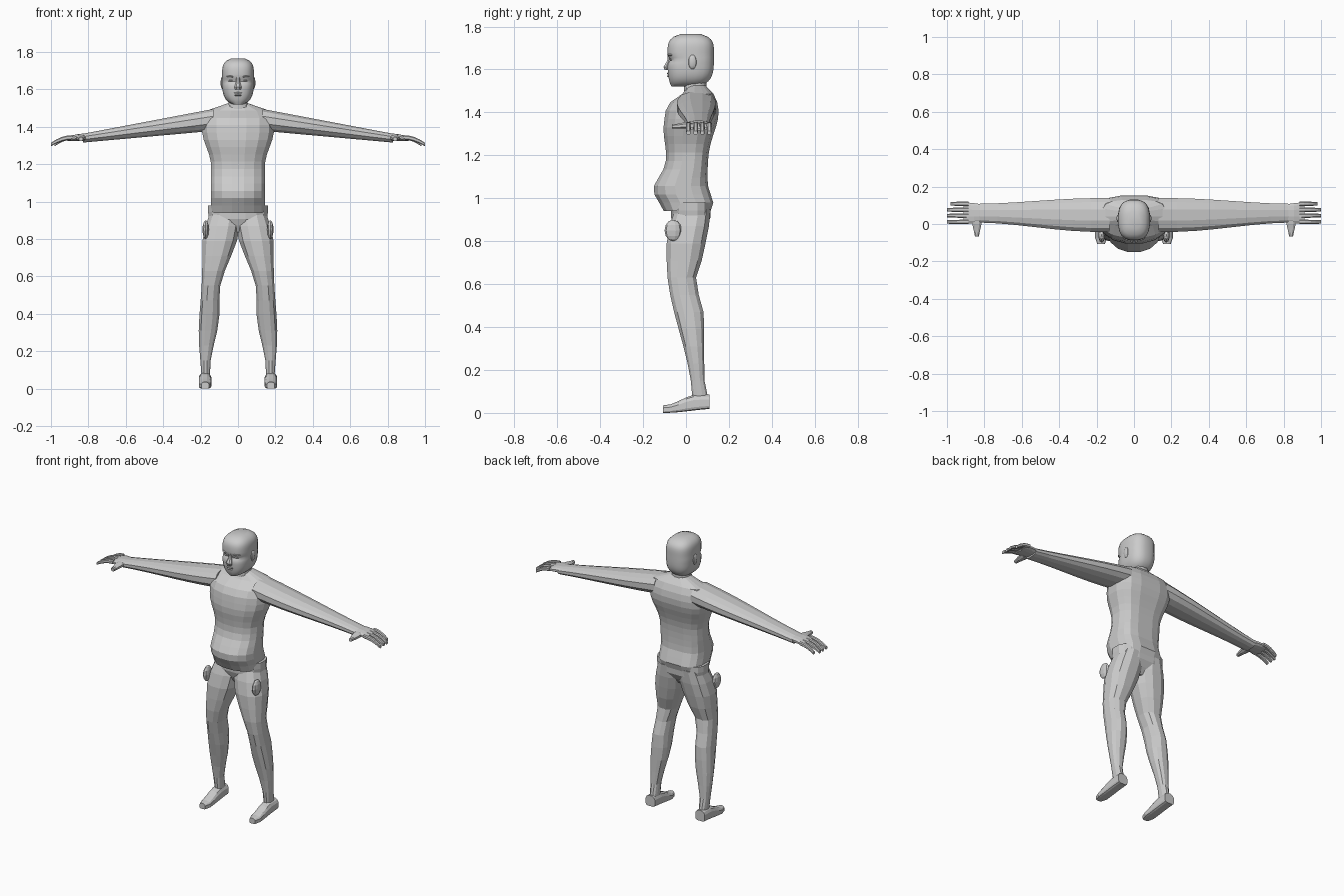
import bpy, bmesh, math
from mathutils import Matrix, Vector

default_cube = bpy.data.objects.get("Cube")
if default_cube:
    bpy.data.objects.remove(default_cube)

grey = bpy.data.materials.new("plain grey")
grey.use_nodes = True
colour = (.6, .6, .6, 1)
grey.diffuse_color = colour
grey.node_tree.nodes["Principled BSDF"].inputs["Base Color"].default_value = colour


def bump(value, centre, width):
    """Bell curve that peaks at one."""
    return math.exp(-((value - centre) / width) ** 2)


def ramp(value, start, end):
    """Smooth step from zero to one."""
    part = min(max((value - start) / (end - start), 0), 1)
    return part * part * (3 - 2 * part)


def dome(value, centre, below, above):
    """Blunt rounded outline with its own reach on either side of the centre."""
    reach = above if value > centre else below
    return math.sqrt(1 - ((value - centre) / reach) ** 4)


def finish(name, bm, mirror, smooth):
    """Turn a bmesh into a named object, optionally mirrored and smoothed."""
    bmesh.ops.recalc_face_normals(bm, faces=bm.faces)
    mesh = bpy.data.meshes.new(name)
    bm.to_mesh(mesh)
    bm.free()
    mesh.materials.append(grey)
    part = bpy.data.objects.new(name, mesh)
    bpy.context.collection.objects.link(part)
    if mirror:
        part.modifiers.new("Mirror", "MIRROR").use_mirror_merge = False
    if smooth:
        bpy.ops.object.select_all(action="DESELECT")
        part.select_set(True)
        bpy.context.view_layer.objects.active = part
        bpy.ops.object.shade_smooth_by_angle(angle=math.radians(35))


def rounded(cosine, power, sides):
    """Superellipse coordinate, scaled so the outermost corner reaches one."""
    return math.copysign(abs(cosine / math.cos(math.pi / sides)) ** power, cosine)


def loft(name, axis, start, end, steps, section, sides=12, front=2.4, back=2.4,
         mirror=False, smooth=False):
    """Skin cross-sections along an axis; section(t) gives low and high of both other axes."""
    bm = bmesh.new()
    rings = []
    for step in range(steps + 1):
        t = start + (end - start) * step / steps
        a_low, a_high, b_low, b_high = section(t)
        ring = []
        for side in range(sides):
            angle = 2 * math.pi * (side + .5) / sides
            power = 2 / (front if math.sin(angle) < 0 else back)
            u = rounded(math.cos(angle), power, sides)
            v = rounded(math.sin(angle), power, sides)
            a = (a_low + a_high + (a_high - a_low) * u) / 2
            b = (b_low + b_high + (b_high - b_low) * v) / 2
            place = {"x": (t, a, b), "y": (a, t, b), "z": (a, b, t)}
            ring.append(bm.verts.new(place[axis]))
        rings.append(ring)
    for lower, upper in zip(rings, rings[1:]):
        for side in range(sides):
            previous = side - 1
            bm.faces.new((lower[previous], lower[side], upper[side], upper[previous]))
    bm.faces.new(rings[0])
    bm.faces.new(rings[-1])
    finish(name, bm, mirror, smooth)


def blob(name, centre, radii, mirror=False, smooth=False):
    """Low-poly ellipsoid for small features."""
    bm = bmesh.new()
    matrix = Matrix.Translation(centre) @ Matrix.Diagonal(Vector(radii)).to_4x4()
    bmesh.ops.create_uvsphere(bm, u_segments=10, v_segments=6, radius=1, matrix=matrix)
    finish(name, bm, mirror, smooth)


# Shirt: belly and chest in front, seat and shoulder blades behind
def shirt_section(z):
    closing = ramp(z, 1.47, 1.53)
    half = .145 + .047 * ramp(z, 1.2, 1.38) - .14 * closing
    belly = .062 * bump(z, 1.04, .08)
    chest = .015 * bump(z, 1.32, .08)
    seat = .027 * bump(z, .98, .05)
    blades = .052 * bump(z, 1.4, .13)
    front = -.09 - belly - chest + .1 * ramp(z, 1.42, 1.52)
    back = .1 + seat + blades - .03 * closing
    return -half, half, front, back


loft("shirt", "z", .94, 1.525, 15, shirt_section, sides=16, front=2.2, back=3.2)


# Pelvis narrowing to the crotch
def pelvis_section(z):
    spread = ramp(z, .8, .92)
    half = .16 * spread
    return -half, half, -.03 - .04 * spread, .05 + .065 * spread


loft("pelvis", "z", .835, .98, 4, pelvis_section, sides=16, back=3)


# Trouser legs: calf, knee hollow and thigh
def leg_section(z):
    outer = .19 + .02 * bump(z, .3, .2) - .045 * ramp(z, .8, .97)
    inner = .15 - .05 * ramp(z, .1, .4) - .11 * ramp(z, .5, .88)
    front = .03 - .12 * ramp(z, .05, .7) + .04 * ramp(z, .82, .95)
    heel = .02 * bump(z, .05, .06)
    knee = .04 * bump(z, .61, .09)
    back = .085 + .03 * ramp(z, .72, .95) + heel - knee
    return inner, outer, front, back


loft("leg", "z", .07, .95, 11, leg_section, mirror=True)
blob("pocket", (.173, -.06, .85), (.018, .04, .05), mirror=True)


# Shoes rising from toe to ankle
def shoe_section(y):
    half = .02 + .013 * ramp(y, -.11, -.07)
    sole = .02 * ramp(y, -.1, .15)
    upper = .035 + .05 * ramp(y, -.1, .05)
    return .176 - half, .176 + half, sole, upper


loft("shoe", "y", -.108, .11, 6, shoe_section, front=5, mirror=True)


# Arms tapering and sloping down to the wrist
def arm_section(x):
    taper = ramp(x, .2, .85)
    return -.042 + .05 * taper, .138 - .03 * taper, 1.39 - .09 * x, 1.52 - .19 * x


loft("arm", "x", .13, .83, 7, arm_section, mirror=True)


# Palms
def palm_section(x):
    spread = .008 * bump(x, .88, .04)
    return .01 - spread, .106 + spread, 1.325, 1.363 - .013 * ramp(x, .84, .91)


loft("palm", "x", .8, .912, 4, palm_section, mirror=True)


# Four fingers, drooping at the tips
def add_finger(name, y, tip):
    root = .885

    def finger_section(x):
        along = (x - root) / (tip - root)
        radius = .012 - .003 * along ** 3
        z = 1.343 - .038 * along ** 2
        return y - radius, y + radius, z - radius, z + radius

    loft(name, "x", root, tip, 4, finger_section, sides=8, front=3, back=3, mirror=True)


for name, y, tip in [("index_finger", .011, 1), ("middle_finger", .045, 1),
                     ("ring_finger", .076, 1), ("little_finger", .108, .98)]:
    add_finger(name, y, tip)


# Thumbs
def thumb_section(y):
    half = .01 + .016 * ramp(y, -.08, .02)
    return .84 - half, .84 + half, 1.324, 1.345 + .012 * ramp(y, -.06, .02)


loft("thumb", "y", -.066, .02, 4, thumb_section, sides=8, mirror=True)


# Neck
def neck_section(z):
    half = .05 + .015 * ramp(z, 1.53, 1.49)
    return -half, half, -.01, .095


loft("neck", "z", 1.49, 1.58, 4, neck_section, smooth=True)


# Head with flat face, eye hollow and tapered jaw
def head_section(z):
    skull = dome(z, 1.67, .155, .1)
    face = dome(z, 1.67, .2, .1)
    hollow = .012 * bump(z, 1.645, .014)
    return -.085 * skull, .085 * skull, .022 - .108 * face + hollow, .022 + .108 * skull


loft("head", "z", 1.52, 1.765, 20, head_section, sides=20, front=2.7, back=2.7, smooth=True)


# Nose widening towards the nostrils
def nose_section(z):
    tip = bump(z, 1.61, .02)
    half = .01 + .009 * tip
    return -half, half, -.086 - .019 * tip, -.06


loft("nose", "z", 1.598, 1.668, 5, nose_section, sides=8, smooth=True)

# Facial features and ears
blob("upper_lip", (0, -.07, 1.581), (.033, .02, .006))
blob("lower_lip", (0, -.07, 1.569), (.028, .02, .006))
blob("brow", (.036, -.06, 1.668), (.028, .028, .008), mirror=True)
blob("eye", (.036, -.06, 1.647), (.016, .017, .007), mirror=True)
blob("ear", (.082, .03, 1.635), (.012, .021, .035), mirror=True, smooth=True)
